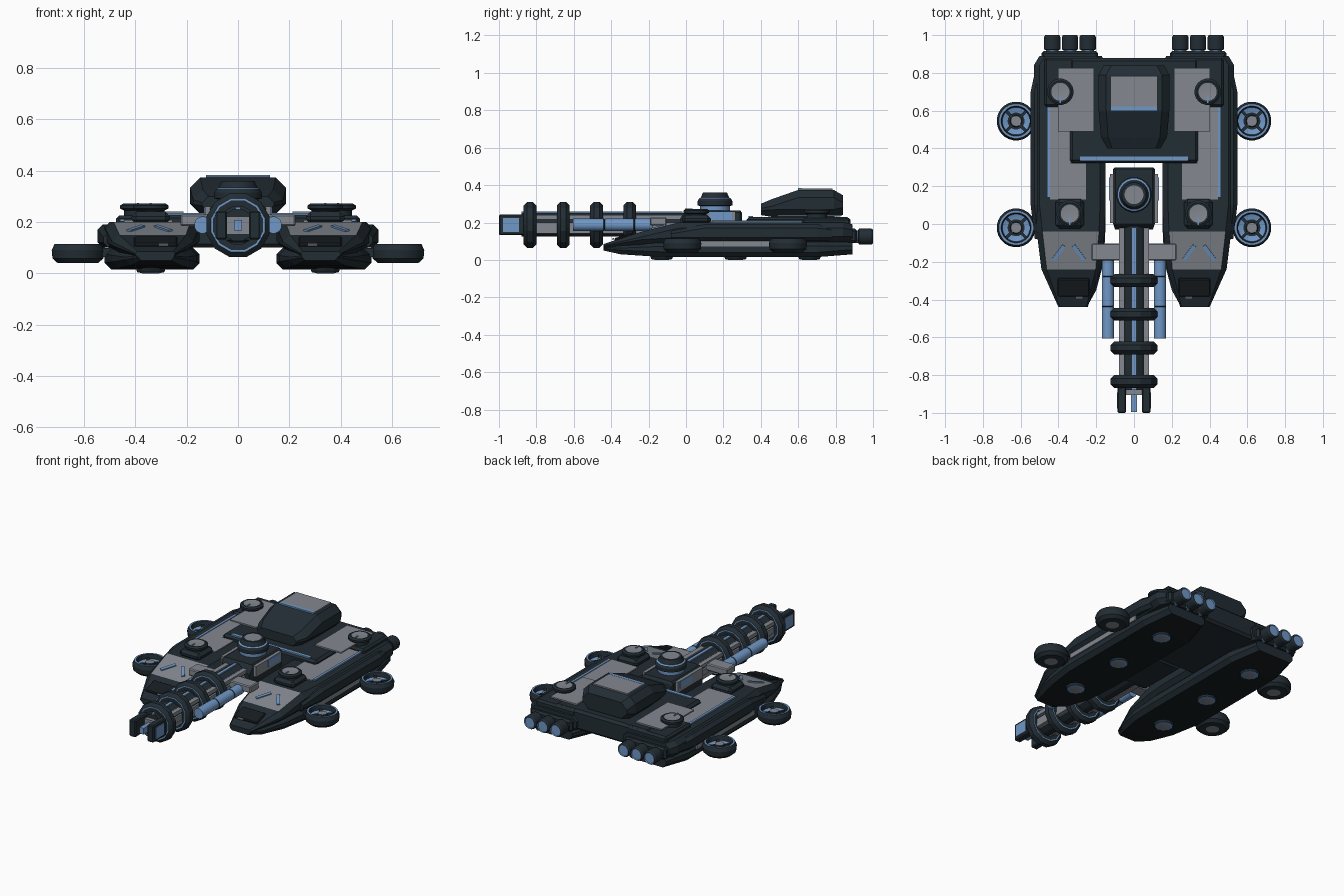
import bpy, bmesh, math
from mathutils import Matrix, Vector

if "Cube" in bpy.data.objects:
    bpy.data.objects.remove(bpy.data.objects["Cube"])


def material(name, rgb):
    m = bpy.data.materials.new(name)
    m.use_nodes = True
    m.diffuse_color = (*rgb, 1)
    m.node_tree.nodes["Principled BSDF"].inputs["Base Color"].default_value = (*rgb, 1)
    return m


MATS = [material("dark_armor", (0.016, 0.026, 0.034)),
        material("grey_panel", (0.23, 0.25, 0.28)),
        material("blue_trim", (0.16, 0.31, 0.56)),
        material("deep_shadow_metal", (0.008, 0.012, 0.015))]
DARK, GREY, BLUE, DEEP = range(4)
SIDES = (("left", 1), ("right", -1))


def finish(name, bm, smooth=False):
    bmesh.ops.recalc_face_normals(bm, faces=bm.faces)
    mesh = bpy.data.meshes.new(name)
    bm.to_mesh(mesh)
    bm.free()
    for m in MATS:
        mesh.materials.append(m)
    ob = bpy.data.objects.new(name, mesh)
    bpy.context.collection.objects.link(ob)
    if smooth:
        bpy.ops.object.select_all(action="DESELECT")
        ob.select_set(True)
        bpy.context.view_layer.objects.active = ob
        bpy.ops.object.shade_smooth_by_angle(angle=math.radians(28))
    return ob


def box(name, center, size, mat=DARK, bevel=0, tilt=0, turn=0):
    bm = bmesh.new()
    bmesh.ops.create_cube(bm, size=1)
    bmesh.ops.scale(bm, vec=size, verts=bm.verts)
    if bevel:
        bmesh.ops.bevel(bm, geom=bm.edges[:], offset=bevel, segments=1, affect="EDGES")
    move = Matrix.Translation(center) @ Matrix.Rotation(tilt, 4, "X") @ Matrix.Rotation(turn, 4, "Z")
    bmesh.ops.transform(bm, matrix=move, verts=bm.verts)
    for f in bm.faces:
        f.material_index = mat
    return finish(name, bm)


def lathe(name, center, profile, axis="Z", seg=20, closed=False):
    """Revolve (radius, height, band colour) points about a vertical or lengthwise axis."""
    bm = bmesh.new()
    rings = []
    for r, h, _ in profile:
        ring = []
        for i in range(seg):
            a = math.tau * (i + 0.5) / seg
            u, v = r * math.cos(a), r * math.sin(a)
            p = (u, v, h) if axis == "Z" else (u, h, v)
            ring.append(bm.verts.new(Vector(p) + Vector(center)))
        rings.append(ring)
    for k in range(len(rings) if closed else len(rings) - 1):
        a, b = rings[k], rings[(k + 1) % len(rings)]
        for i in range(seg):
            j = (i + 1) % seg
            bm.faces.new((a[i], a[j], b[j], b[i])).material_index = profile[k][2]
    bmesh.ops.remove_doubles(bm, verts=bm.verts, dist=0.0001)
    return finish(name, bm, True)


def loft(name, stations, chamfer, side=1, rule=None):
    """Skin chamfered cross-sections given as (y, x min, x max, z min, z max)."""
    bm = bmesh.new()
    rings = []
    for y, x0, x1, z0, z1 in stations:
        c = min(chamfer, (z1 - z0) * 0.4)
        pts = [(x0 + c, z0), (x1 - c, z0), (x1, z0 + c), (x1, z1 - c),
               (x1 - c, z1), (x0 + c, z1), (x0, z1 - c), (x0, z0 + c)]
        rings.append([bm.verts.new((x * side, y, z)) for x, z in pts])
    for a, b in zip(rings, rings[1:]):
        for i in range(8):
            j = (i + 1) % 8
            bm.faces.new((a[i], a[j], b[j], b[i]))
    bm.faces.new(rings[0])
    bm.faces.new(rings[-1])
    bmesh.ops.recalc_face_normals(bm, faces=bm.faces)
    bm.normal_update()
    for f in bm.faces:
        f.material_index = rule(f) if rule else DARK
    return finish(name, bm)


def nose_rule(f):
    y = f.calc_center_median().y
    return GREY if f.normal.z > 0.9 and -0.24 < y < -0.04 else DARK


# Pontoons with their panels, turrets, hover pads and engines
for tag, s in SIDES:
    loft(tag + "_lower_hull", [
        (-0.44, 0.25, 0.39, 0.05, 0.08), (-0.35, 0.2, 0.44, 0.03, 0.085),
        (-0.2, 0.16, 0.49, 0.02, 0.095), (0, 0.15, 0.52, 0.015, 0.1),
        (0.7, 0.15, 0.52, 0.015, 0.1), (0.89, 0.2, 0.48, 0.03, 0.1)], 0.025, s,
        lambda f: DEEP if f.normal.z < -0.8 else DARK)
    loft(tag + "_upper_hull", [
        (-0.44, 0.245, 0.4, 0.065, 0.085), (-0.24, 0.175, 0.49, 0.08, 0.15),
        (-0.04, 0.155, 0.515, 0.09, 0.2), (0.1, 0.15, 0.53, 0.095, 0.2),
        (0.84, 0.15, 0.53, 0.095, 0.2), (0.89, 0.17, 0.5, 0.095, 0.19)], 0.03, s, nose_rule)
    loft(tag + "_fender", [
        (-0.08, 0.49, 0.525, 0.1, 0.16), (0.1, 0.49, 0.547, 0.1, 0.19),
        (0.7, 0.49, 0.547, 0.1, 0.19), (0.78, 0.49, 0.53, 0.1, 0.18)], 0.02, s)
    box(tag + "_side_stripe", (s * 0.523, 0.34, 0.086), (0.01, 0.6, 0.03), GREY)
    box(tag + "_nose_hatch", (s * 0.32, -0.335, 0.121), (0.17, 0.1, 0.02), DEEP, 0.006, 0.31)
    box(tag + "_nose_mark", (s * 0.29, -0.39, 0.112), (0.04, 0.01, 0.008), GREY, 0, 0.31)
    for k, d in (("outer", 1), ("inner", -1)):
        box(f"{tag}_{k}_slash", (s * (0.345 + d * 0.053), -0.152, 0.175),
            (0.02, 0.095, 0.008), BLUE, 0, 0.245, s * d * 0.62)
    box(tag + "_deck_panel", (s * 0.35, 0.225, 0.203), (0.19, 0.19, 0.008), GREY)
    box(tag + "_outer_panel", (s * 0.39, 0.48, 0.203), (0.11, 0.34, 0.008), GREY)
    box(tag + "_deck_strip", (s * 0.452, 0.39, 0.207), (0.016, 0.5, 0.009), BLUE)
    box(tag + "_rear_deck", (s * 0.33, 0.75, 0.195), (0.29, 0.26, 0.06), DARK, 0.012)
    box(tag + "_rear_panel", (s * 0.307, 0.658, 0.236), (0.19, 0.335, 0.009), GREY)

    # Small turrets
    box(tag + "_turret_base", (s * 0.34, 0.055, 0.215), (0.15, 0.155, 0.05), DARK, 0.018)
    for k, x, y in (("front", 0.34, 0.055), ("rear", 0.39, 0.7)):
        lathe(f"{tag}_{k}_turret", (s * x, y, 0.2), [
            (0, 0, DARK), (0.055, 0, DARK), (0.055, 0.045, DARK), (0.07, 0.052, DARK),
            (0.07, 0.064, DARK), (0.058, 0.072, DARK), (0.048, 0.07, GREY), (0, 0.07, GREY)])
        box(f"{tag}_{k}_turret_mark", (s * x, y - 0.04, 0.272), (0.008, 0.04, 0.005), BLUE)

    # Hover pads
    for k, y in (("front", -0.02), ("rear", 0.545)):
        c = (s * 0.624, y, 0)
        lathe(f"{tag}_{k}_hover_pad", c, [
            (0, 0.04, GREY), (0.04, 0.04, DARK), (0.08, 0.04, DARK), (0.1, 0.058, DARK),
            (0.103, 0.09, DARK), (0.092, 0.114, BLUE), (0.08, 0.114, DARK), (0.073, 0.085, BLUE),
            (0.045, 0.075, DARK), (0.032, 0.075, DARK), (0.028, 0.1, GREY), (0, 0.1, GREY)], seg=24)
        for i in range(2):
            box(f"{tag}_{k}_pad_spoke_{i}", (c[0], y, 0.088), (0.15, 0.016, 0.012),
                DARK, 0, 0, math.pi * (0.25 + i / 2))
        box(f"{tag}_{k}_pad_arm", (s * 0.52, y, 0.08), (0.06, 0.06, 0.035))

    # Underside lifters
    for i in range(3):
        lathe(f"{tag}_lifter_{i}", (s * 0.34, -0.13 + 0.395 * i, 0), [
            (0.062, 0.02, DARK), (0.055, 0.004, BLUE), (0.035, 0, GREY), (0, 0, GREY)], seg=10)

    # Engines
    box(tag + "_engine_housing", (s * 0.34, 0.885, 0.13), (0.3, 0.06, 0.075), DARK, 0.012)
    for i in range(3):
        lathe(f"{tag}_engine_{i}", (s * (0.245 + 0.094 * i), 0, 0.125), [
            (0.034, 0.88, BLUE), (0.034, 0.92, DARK), (0.044, 0.925, DARK), (0.044, 0.99, DARK),
            (0.038, 1, BLUE), (0.034, 0.994, BLUE), (0, 0.994, BLUE)], "Y", 16)

# Bridge joining the pontoons
box("bridge_body", (0, 0.6, 0.165), (0.68, 0.555, 0.13), DARK, 0.015)
box("bridge_strip", (0, 0.345, 0.231), (0.57, 0.024, 0.009), BLUE)

# Cabin
loft("cabin", [
    (0.4, -0.14, 0.14, 0.24, 0.3), (0.46, -0.175, 0.175, 0.23, 0.325),
    (0.6, -0.187, 0.187, 0.23, 0.374), (0.79, -0.187, 0.187, 0.23, 0.374),
    (0.84, -0.16, 0.16, 0.24, 0.345)], 0.04)
box("cabin_roof_panel", (0, 0.7, 0.378), (0.25, 0.165, 0.009), GREY)
box("cabin_roof_strip", (0, 0.61, 0.379), (0.25, 0.022, 0.009), BLUE)

# Central gun mount
loft("gun_mount", [
    (-0.03, -0.1, 0.1, 0.13, 0.22), (0, -0.11, 0.11, 0.12, 0.265),
    (0.29, -0.11, 0.11, 0.12, 0.265), (0.3, -0.1, 0.1, 0.13, 0.25)], 0.012)
for tag, s in SIDES:
    box(tag + "_mount_panel", (s * 0.118, 0.135, 0.225), (0.02, 0.26, 0.07), GREY)
    box(tag + "_mount_screen", (s * 0.129, 0.185, 0.235), (0.006, 0.12, 0.045), BLUE)
lathe("mount_dome", (0, 0.155, 0), [
    (0.08, 0.26, BLUE), (0.08, 0.288, DARK), (0.094, 0.292, DARK), (0.094, 0.315, DARK),
    (0.086, 0.328, BLUE), (0.077, 0.333, DARK), (0.065, 0.36, DARK), (0.05, 0.36, GREY),
    (0, 0.36, GREY)])
box("yoke", (0, -0.148, 0.206), (0.45, 0.09, 0.045), GREY, 0.006)
box("yoke_neck", (0, -0.07, 0.215), (0.06, 0.1, 0.04), GREY)

# Cannon barrel
lathe("barrel_core", (0, 0, 0.188), [
    (0, -0.88, DARK), (0.065, -0.88, DARK), (0.065, 0, DARK), (0, 0, DARK)], "Y", 12)
for tag, s in SIDES:
    for k, d in (("upper", 1), ("lower", -1)):
        box(f"{tag}_{k}_rail", (s * 0.065, -0.45, 0.19 + d * 0.037), (0.03, 0.86, 0.024), GREY)
    box(tag + "_rail_plate", (s * 0.07, -0.45, 0.182), (0.012, 0.86, 0.034), GREY)
    box(tag + "_muzzle_prong", (s * 0.065, -0.93, 0.187), (0.045, 0.14, 0.11), DARK, 0.006)
    box(tag + "_prong_inlay", (s * 0.088, -0.935, 0.187), (0.006, 0.085, 0.075), BLUE)
    lathe(tag + "_recoil_tube", (s * 0.138, 0, 0.188), [
        (0, -0.605, BLUE), (0.033, -0.605, BLUE), (0.033, -0.44, DARK), (0.03, -0.437, DARK),
        (0.033, -0.434, BLUE), (0.033, -0.28, DARK), (0.03, -0.277, DARK),
        (0.033, -0.274, BLUE), (0.033, -0.18, BLUE), (0, -0.18, BLUE)], "Y", 16)
box("barrel_strip", (0, -0.45, 0.254), (0.02, 0.86, 0.009), BLUE)
box("muzzle_plate", (0, -0.89, 0.187), (0.09, 0.03, 0.07), GREY)
box("muzzle_core", (0, -0.95, 0.187), (0.03, 0.09, 0.04), BLUE)
for i in range(4):
    lathe(f"barrel_ring_{i}", (0, -0.3 - 0.178 * i, 0.187), [
        (0.075, -0.032, DARK), (0.1, -0.034, BLUE), (0.108, -0.034, DARK), (0.128, -0.015, DARK),
        (0.128, 0.015, DARK), (0.108, 0.034, BLUE), (0.1, 0.034, DARK), (0.075, 0.032, DARK)],
        "Y", 12, True)
